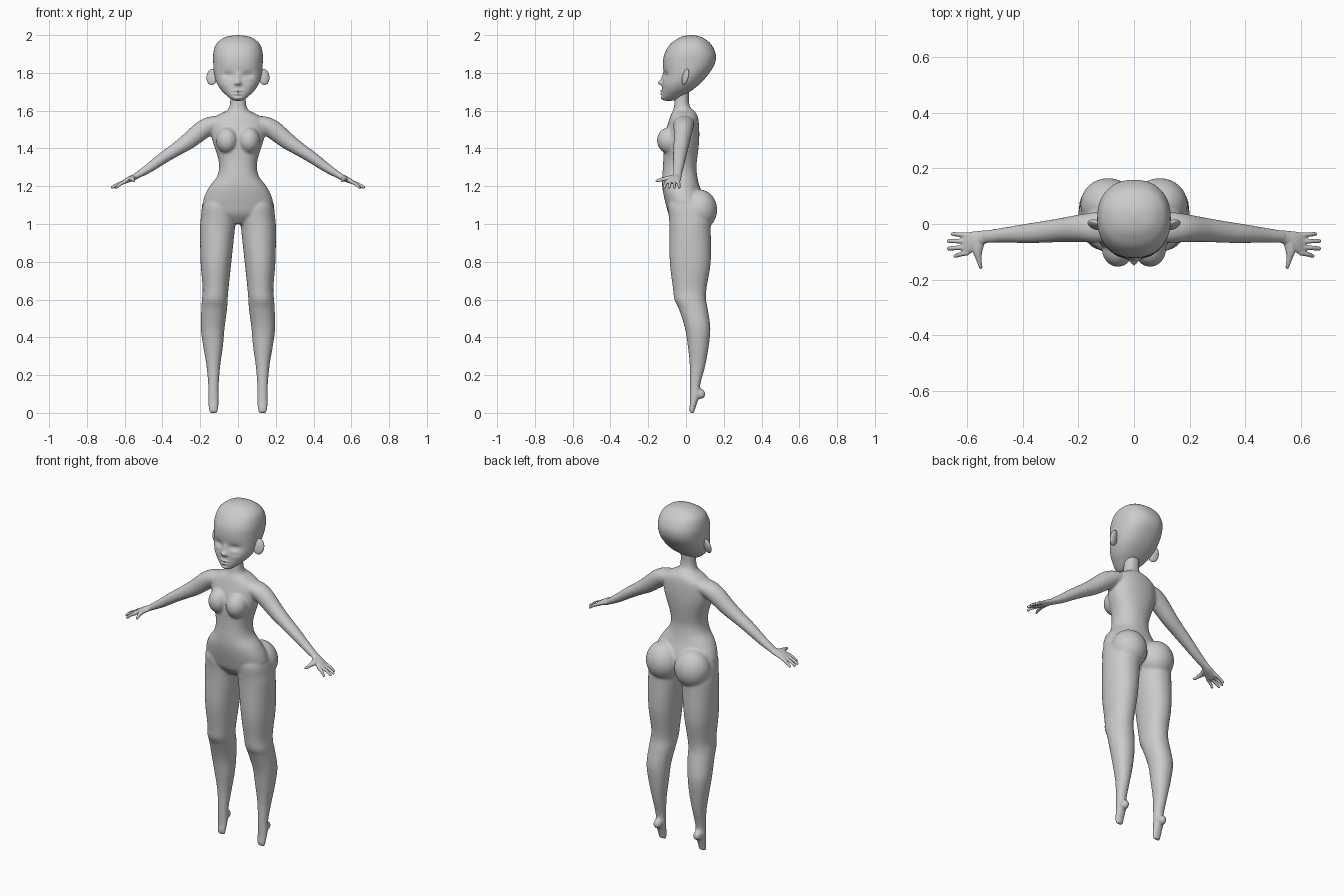
import bpy, bmesh, math
from mathutils import Vector, Matrix

X, Y, Z = Vector((1, 0, 0)), Vector((0, 1, 0)), Vector((0, 0, 1))


def catmull(rows, steps):
    out = []
    for i in range(len(rows) - 1):
        a, b, c, d = (rows[max(i - 1, 0)], rows[i], rows[i + 1], rows[min(i + 2, len(rows) - 1)])
        for s in range(steps):
            t = s / steps
            out.append([0.5 * (2 * q + (r - p) * t + (2 * p - 5 * q + 4 * r - w) * t * t
                               + (3 * q - p - 3 * r + w) * t ** 3) for p, q, r, w in zip(a, b, c, d)])
    return out + [list(rows[-1])]


def loft(bm, rows, u, v, n=40, power=2.0, steps=5, side=1):
    """Rows are centre x, y, z and the two half widths along u and v."""
    rings = []
    for x, y, z, ru, rv in catmull(rows, steps):
        ring = []
        for k in range(n):
            a = 2 * math.pi * k / n
            c, s = math.cos(a), math.sin(a)
            c = math.copysign(abs(c) ** (2 / power), c)
            s = math.copysign(abs(s) ** (2 / power), s)
            p = Vector((x, y, z)) + u * (max(ru, .001) * c) + v * (max(rv, .001) * s)
            ring.append(bm.verts.new((p.x * side, p.y, p.z)))
        rings.append(ring)
    for r0, r1 in zip(rings, rings[1:]):
        for k in range(n):
            bm.faces.new((r0[k], r0[(k + 1) % n], r1[(k + 1) % n], r1[k]))
    bm.faces.new(rings[0])
    bm.faces.new(rings[-1])


def upright(rows):
    """z, x0, x1, y0, y1 extents to loft rows."""
    return [((a + b) / 2, (c + d) / 2, z, (b - a) / 2, (d - c) / 2) for z, a, b, c, d in rows]


def ball(bm, centre, radii, rot=None):
    m = Matrix.Translation(centre) @ (rot or Matrix()) @ Matrix.Diagonal((*radii, 1))
    bmesh.ops.create_uvsphere(bm, u_segments=32, v_segments=20, radius=1, matrix=m)


def finish(bm, name, voxel=0, smooth=0, mirror=False):
    bmesh.ops.recalc_face_normals(bm, faces=bm.faces)
    for f in bm.faces:
        f.smooth = True
    me = bpy.data.meshes.new(name)
    bm.to_mesh(me)
    bm.free()
    ob = bpy.data.objects.new(name, me)
    bpy.context.collection.objects.link(ob)
    if voxel:
        m = ob.modifiers.new("blend", 'REMESH')
        m.mode, m.voxel_size, m.use_smooth_shade = 'VOXEL', voxel, True
    if smooth:
        m = ob.modifiers.new("soften", 'SMOOTH')
        m.factor, m.iterations = 0.5, smooth
    if mirror:
        m = ob.modifiers.new("mirror", 'MIRROR')
        m.use_mirror_merge = False
    return ob


# Torso and neck
bm = bmesh.new()
torso = [(1.73, .042, -.055, .02), (1.66, .041, -.06, .015), (1.62, .046, -.064, .022),
         (1.60, .06, -.07, .042), (1.58, .10, -.08, .058), (1.55, .138, -.09, .066),
         (1.50, .143, -.105, .07), (1.45, .137, -.115, .07), (1.40, .122, -.12, .066),
         (1.35, .106, -.12, .06), (1.30, .10, -.122, .055), (1.25, .112, -.126, .06),
         (1.20, .15, -.126, .072), (1.15, .176, -.118, .09), (1.10, .185, -.106, .10),
         (1.05, .16, -.09, .09), (1.00, .05, -.05, .05)]
loft(bm, upright([(z, -w, w, a, b) for z, w, a, b in torso]), X, Y, n=56, power=2.2)

# Legs, feet, arms, chest and seat, on both sides
leg = [(1.16, .04, .16, -.07, .08), (1.10, .02, .187, -.095, .11), (1.03, .012, .197, -.09, .13),
       (.97, .017, .201, -.087, .131), (.80, .035, .198, -.086, .131), (.66, .05, .187, -.069, .109),
       (.60, .055, .191, -.061, .106), (.55, .058, .194, -.038, .115), (.45, .071, .197, -.006, .129),
       (.35, .08, .184, .01, .12), (.25, .094, .167, .02, .102), (.15, .102, .158, .021, .076),
       (.10, .102, .158, .021, .075), (.06, .103, .157, .021, .062), (.02, .105, .155, .018, .048),
       (0, .11, .15, .02, .045)]
arm = [(.06, -.01, 1.545, .05, .035), (.13, -.012, 1.53, .055, .045), (.19, -.015, 1.497, .05, .05),
       (.265, -.022, 1.437, .043, .044), (.33, -.029, 1.393, .039, .036), (.40, -.035, 1.347, .034, .031),
       (.47, -.04, 1.297, .027, .025), (.545, -.047, 1.25, .023, .016)]
for s in (-1, 1):
    loft(bm, upright(leg), X, Y, power=2.15, side=s)
    loft(bm, arm, Y, Vector((.55, 0, .83)), side=s)
    ball(bm, (s * .13, .077, .10), (.023, .026, .027))
    ball(bm, (s * .093, .07, 1.075), (.1, .095, .108))
    ball(bm, (s * .058, -.088, 1.442), (.058, .066, .07))
finish(bm, "body", voxel=.0065, smooth=8)

# Hands
bm = bmesh.new()
tilt = Vector((.4, 0, .9))
loft(bm, [(.51, -.043, 1.270, .021, .017), (.55, -.05, 1.248, .026, .016),
          (.58, -.064, 1.235, .037, .015), (.605, -.072, 1.222, .041, .011),
          (.615, -.073, 1.217, .036, .007)], Y, tilt, n=24)
for y0, y1, tip in ((-.04, -.036, .657), (-.062, -.061, .672), (-.083, -.088, .671), (-.103, -.115, .648)):
    mid = (.6 + tip) / 2
    loft(bm, [(.595, y0, 1.226, .01, .01), (mid, (y0 + y1) / 2, 1.211, .0085, .009),
              (tip - .006, y1, 1.194, .0075, .0075), (tip, y1, 1.191, .004, .004)], Y, tilt, n=16)
loft(bm, [(.55, -.05, 1.248, .022, .013), (.562, -.095, 1.242, .018, .013), (.557, -.13, 1.235, .01, .01),
          (.551, -.155, 1.229, .007, .007), (.55, -.161, 1.228, .004, .004)], X, Z, n=16)
finish(bm, "hands", voxel=.0035, smooth=4, mirror=True)

# Head with sculpted face
bm = bmesh.new()
head = [(2.0, .004, .02, .035), (1.994, .05, -.015, .07), (1.98, .085, -.047, .1), (1.95, .117, -.085, .134),
        (1.90, .131, -.114, .157), (1.85, .131, -.122, .153), (1.80, .127, -.119, .124),
        (1.75, .114, -.124, .082), (1.71, .09, -.127, .035), (1.68, .06, -.128, -.012),
        (1.665, .042, -.126, -.035), (1.655, .026, -.117, -.06), (1.652, .008, -.10, -.08)]
loft(bm, upright([(z, -w, w, a, b) for z, w, a, b in head]), X, Y, n=120, power=2.25, steps=9)
# Dents and bumps: x, z, spread x, spread z, depth
face = [(.052, 1.787, .028, .018, .012), (.052, 1.768, .022, .010, -.004), (.07, 1.735, .03, .02, -.003),
        (0, 1.748, .013, .012, -.026), (0, 1.775, .011, .022, -.010), (.014, 1.741, .008, .007, -.006),
        (0, 1.705, .02, .005, -.011), (0, 1.689, .016, .006, -.010), (0, 1.697, .024, .002, .004),
        (0, 1.666, .018, .008, -.007)]
for vert in bm.verts:
    x, y, z = vert.co
    if y < -.02:
        fade = min(1, (-.02 - y) / .05)
        for fx, fz, sx, sz, d in face:
            g = math.exp(-((abs(x) - fx) / sx) ** 2 - ((z - fz) / sz) ** 2)
            vert.co.y += d * g * fade
finish(bm, "head", smooth=2)

# Ears
bm = bmesh.new()
rot = Matrix.Rotation(math.radians(20), 4, 'Z') @ Matrix.Rotation(math.radians(-14), 4, 'X')
ball(bm, (.137, -.003, 1.779), (.031, .014, .044), rot)
finish(bm, "ears", mirror=True)
